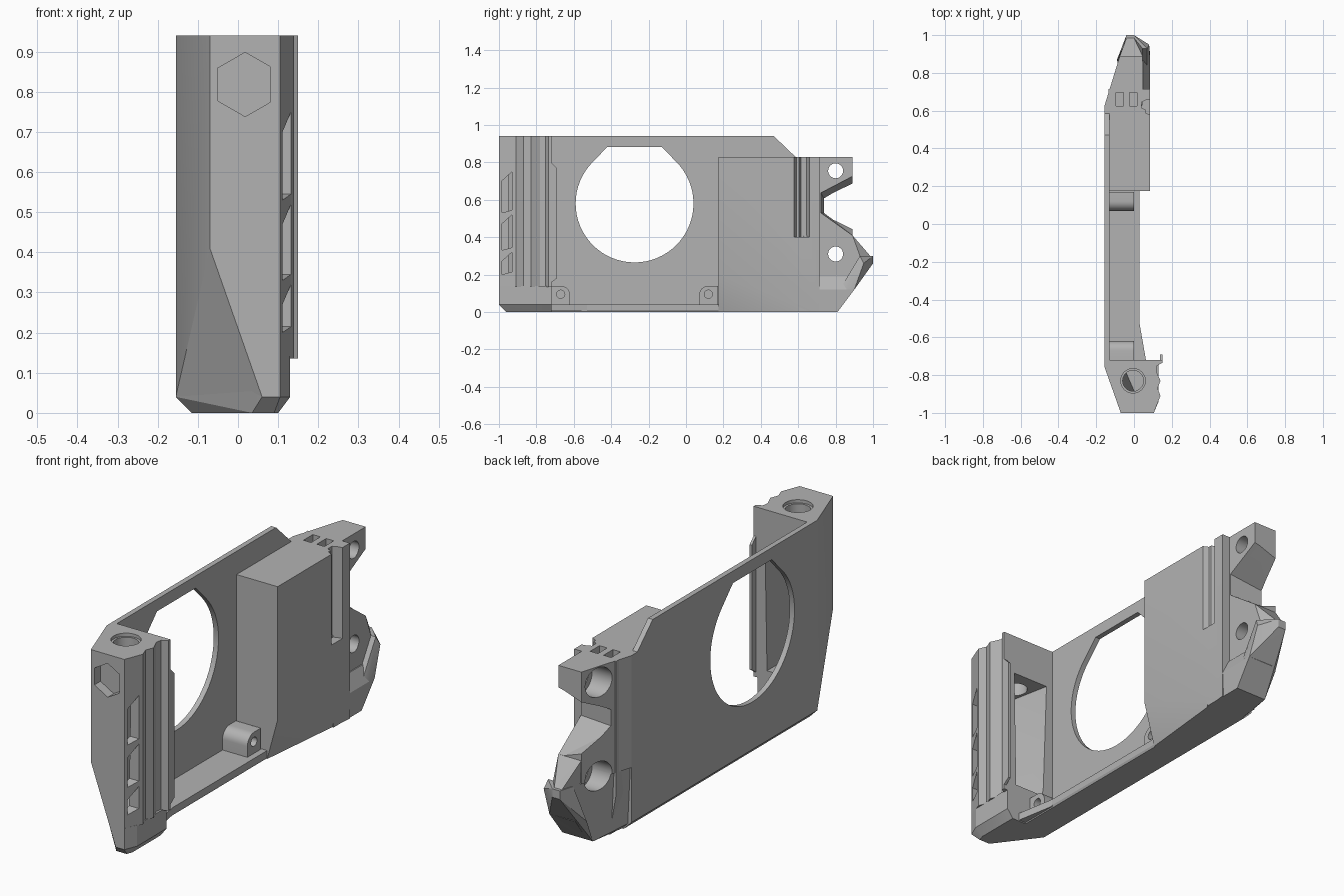
import bpy, bmesh, math
from mathutils import Vector

if "Cube" in bpy.data.objects:
    bpy.data.objects.remove(bpy.data.objects["Cube"])

grey = bpy.data.materials.new("matte_grey")
grey.use_nodes = True
grey.diffuse_color = (0.45, 0.45, 0.45, 1)
grey.node_tree.nodes["Principled BSDF"].inputs["Base Color"].default_value = grey.diffuse_color


def finish(name, bm):
    bmesh.ops.recalc_face_normals(bm, faces=bm.faces)
    mesh = bpy.data.meshes.new(name)
    bm.to_mesh(mesh)
    bm.free()
    mesh.materials.append(grey)
    obj = bpy.data.objects.new(name, mesh)
    bpy.context.collection.objects.link(obj)
    return obj


def hull(name, levels):
    """Convex solid from {height: [(x, y), ...]}."""
    bm = bmesh.new()
    for z, pts in levels.items():
        for x, y in pts:
            bm.verts.new((x, y, z))
    bmesh.ops.convex_hull(bm, input=bm.verts)
    bmesh.ops.delete(bm, geom=[v for v in bm.verts if not v.link_faces], context='VERTS')
    bmesh.ops.dissolve_limit(bm, angle_limit=0.01, verts=bm.verts, edges=bm.edges)
    return finish(name, bm)


def prism(name, pts, lo, hi, axis):
    """Extrude a profile: x takes (y, z), y takes (x, z), z takes (x, y)."""
    place = {'x': lambda a, b, c: (c, a, b),
             'y': lambda a, b, c: (a, c, b),
             'z': lambda a, b, c: (a, b, c)}[axis]
    bm = bmesh.new()
    face = bm.faces.new([bm.verts.new(place(a, b, lo)) for a, b in pts])
    ext = bmesh.ops.extrude_face_region(bm, geom=[face])
    move = Vector(place(0, 0, hi - lo))
    bmesh.ops.translate(bm, verts=[g for g in ext["geom"] if isinstance(g, bmesh.types.BMVert)], vec=move)
    return finish(name, bm)


def ring(a, b, r, n=32, start=0, end=360):
    steps = n if end - start == 360 else n + 1
    angles = [math.radians(start + (end - start) * i / n) for i in range(steps)]
    return [(a + r * math.cos(t), b + r * math.sin(t)) for t in angles]


def rect(a0, a1, b0, b1):
    return [(a0, b0), (a1, b0), (a1, b1), (a0, b1)]


def cut(targets, cutter):
    for obj in targets:
        mod = obj.modifiers.new("cut", 'BOOLEAN')
        mod.operation = 'DIFFERENCE'
        mod.solver = 'EXACT'
        mod.object = cutter
        bpy.context.view_layer.objects.active = obj
        bpy.ops.object.modifier_apply(modifier=mod.name)
    bpy.data.objects.remove(cutter)


# Side plate with a round window that has a flattened top
plate = prism("side_plate", [(-.76, .04), (-.76, .94), (.47, .94), (.585, .83), (.63, .83), (.63, .04)],
              -.155, -.13, 'x')
window = ring(-.275, .58, .315, 48, 135, 405) + [(-.13, .883), (-.42, .883)]
cut([plate], prism("window_cutter", window, -.3, 0, 'x'))

# Floor with chamfered outer edge, flaring towards the front
hull("floor", {0: rect(-.115, .025, -.76, .63), .01: [(.03, -.76), (.03, .63)],
               .04: rect(-.155, .03, -.76, .63)})
hull("floor_flare", {z: [(-.05, -.73), (.065, -.73), (.03, -.53), (-.05, -.53)] for z in (.005, .04)})

# Screw bosses, each rounded on the corner facing the window
for name, y, side in (("front_boss", -.67, 1), ("rear_boss", .12, -1)):
    arc = [(y + side * (a - y), b) for a, b in ring(y, .09, .05, 8, 0, 90)]
    boss = prism(name, [(y - side * .05, .03), (y + side * .05, .03)] + arc + [(y - side * .05, .14)],
                 -.14, 0, 'x')
    cut([boss], prism("screw_cutter", ring(y, .095, .022, 20), -.1, .1, 'x'))

# Front block, tapering at the lower outer corner
front = hull("front_block", {
    .94: [(-.155, -.76), (-.155, -.72), (-.07, -1), (.105, -1), (.105, -.72)],
    .41: [(-.07, -1)],
    .04: [(-.155, -.76), (-.155, -.72), (.06, -1), (.105, -1), (.105, -.72)]})
hull("front_base", {
    .14: [(.03, -1), (.105, -1), (.13, -.94), (.13, -.72), (0, -.72)],
    .04: [(-.155, -.76), (-.155, -.72), (.06, -1), (.105, -1), (.13, -.94), (.13, -.72)],
    0: [(-.115, -.76), (-.115, -.72), (.035, -.96), (.09, -.96), (.1, -.93), (.1, -.72)]})
ribs = prism("grip_ribs", [(.08, -1), (.105, -1), (.14, -.91), (.125, -.87), (.14, -.83), (.118, -.78),
                           (.122, -.75), (.15, -.735), (.15, -.72), (.08, -.72)], .135, .94, 'z')
prism("grip_fin", [(-.73, .15), (-.69, .18), (-.69, .77), (-.73, .81)], .138, .15, 'x')

# Hollow of the front block, vent slots, bore and hexagonal pocket
shell = [front, ribs]
cut(shell, hull("hollow_cutter", {
    .18: [(.03, -.95), (.08, -.95), (.08, -.7), (-.08, -.7)],
    .75: [(-.05, -.95), (.09, -.95), (.09, -.7), (-.1, -.7)]}))
for low, high in ((.2, .32), (.33, .52), (.53, .75)):
    slot = [(-.985, low), (-.93, low + .015), (-.93, high), (-.985, high - .05)]
    cut(shell, prism("slot_cutter", slot, .05, .2, 'x'))
cut([front], prism("bore_cutter", ring(-.005, -.83, .055), .6, 1, 'z'))
cut([front], prism("bore_lip_cutter", ring(-.005, -.83, .065), .925, 1, 'z'))
cut([front], prism("hex_cutter", ring(.018, .818, .08, 6, 30, 390), -1.1, -.955, 'y'))

# Rear block, its lower side easing inwards to the floor edge
rear = hull("rear_block", {
    .83: rect(-.135, .085, .175, .715),
    .2: rect(-.135, .085, .175, .715),
    0: [(-.115, .175), (.03, .175), (.085, .715), (-.1, .715)]})

# Rear tab and the lower tail
tab = prism("rear_tab", [(-.155, .63), (.045, .63), (.045, .89), (-.075, .89)], .3, .83, 'z')
tail = hull("rear_lower_body", {
    .41: [(-.155, .63), (.045, .63), (.045, .89), (-.075, .89)],
    .3: [(-.04, .985), (0, .985), (.045, .93)],
    .04: [(-.155, .57), (.045, .6)],
    0: [(-.115, .57), (.045, .6), (.045, .81), (-.08, .81)]})
hull("tail_tip", {
    .3: [(-.04, 1), (0, 1), (.07, .93), (-.06, .93)],
    .26: [(-.04, 1), (0, 1), (.08, .95)],
    .12: [(.085, .86), (.085, .9), (-.09, .87)],
    0: [(.07, .81), (-.08, .81), (.07, .75)]})
hull("tail_ledge", {
    .19: rect(-.05, .05, .6, .89),
    .12: rect(-.05, .085, .6, .9),
    0: rect(-.05, .08, .6, .81)})

# Open notch between the rear fixing holes, wider towards the inside
bm = bmesh.new()
for x, wide in ((.06, 1), (-.16, 0)):
    for y, z in ((.74, .60), (.74, .53), (.95, .45 - .07 * wide), (.95, .68 + .07 * wide)):
        bm.verts.new((x, y - .02 * wide, z + (.04 * wide if z == .60 else 0)))
bmesh.ops.convex_hull(bm, input=bm.verts)
cut([tab, tail], finish("notch_cutter", bm))

# Fixing holes with wide outer counterbores
for z in (.755, .31):
    cut([tab, tail], prism("hole_cutter", ring(.8, z, .04), -.3, .3, 'x'))
    cut([tab, tail], prism("counterbore_cutter", ring(.8, z, .07), -.3, -.02, 'x'))

# Vertical channel in the rear block, and two small sockets on top
cut([rear, tab], prism("channel_cutter", [(.09, .575), (.06, .59), (.06, .605), (.04, .615),
                                          (.04, .645), (.06, .655), (.09, .66)], .4, 1, 'z'))
for x in (-.075, -.005):
    cut([rear, tab], prism("socket_cutter", rect(x - .02, x + .02, .625, .695), .78, 1, 'z'))

# Smooth the round bores while keeping edges crisp
bpy.ops.object.select_all(action='DESELECT')
for obj in bpy.context.collection.objects:
    if obj.type == 'MESH' and grey.name in obj.data.materials:
        obj.select_set(True)
        bpy.context.view_layer.objects.active = obj
bpy.ops.object.shade_smooth_by_angle(angle=math.radians(20))
